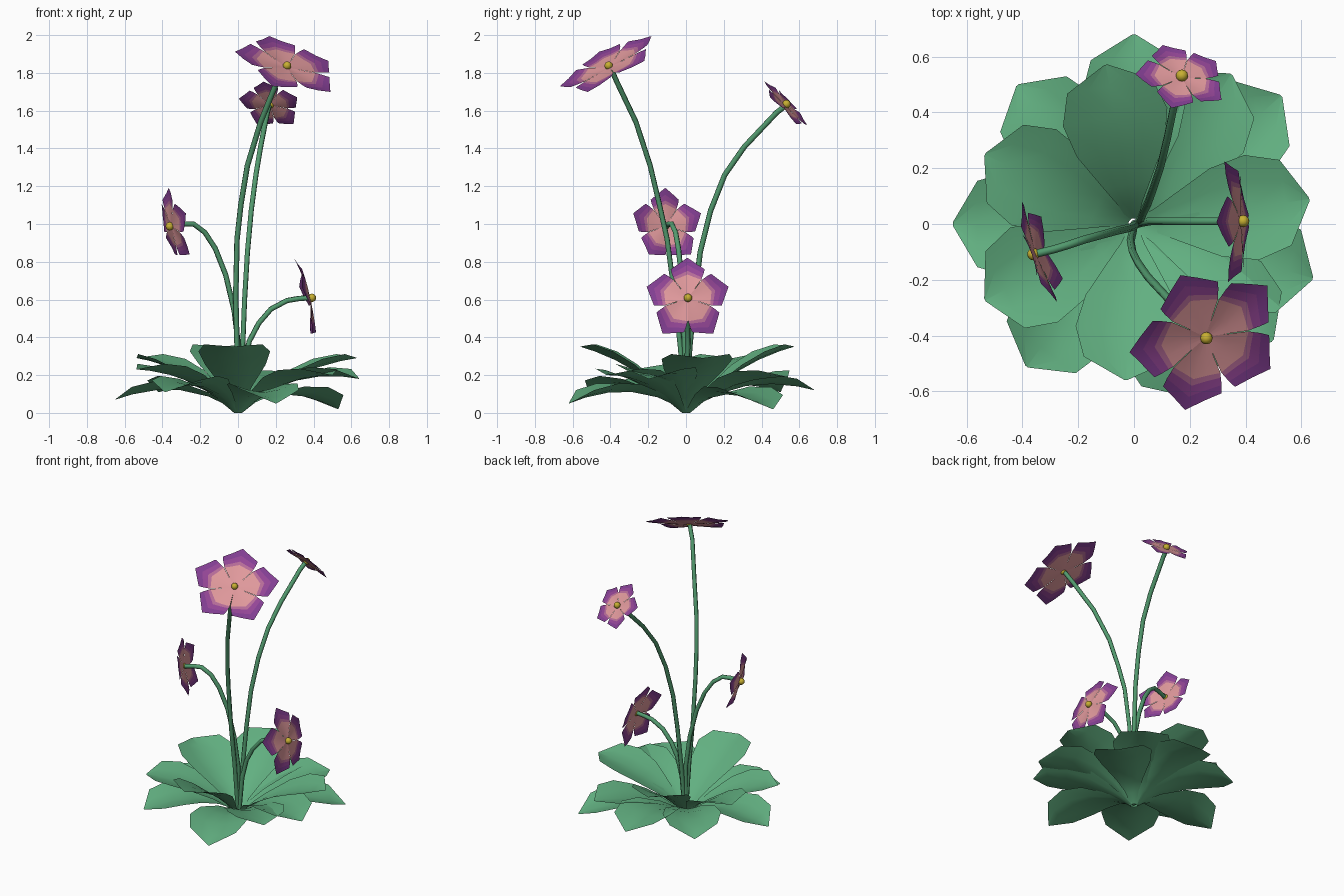
import bpy, bmesh, math
from mathutils import Vector

if "Cube" in bpy.data.objects:
    bpy.data.objects.remove(bpy.data.objects["Cube"])


def material(name, r, g, b):
    lin = [((c / 255 + 0.055) / 1.055) ** 2.4 for c in (r, g, b)]
    m = bpy.data.materials.new(name)
    m.diffuse_color = (*lin, 1)
    m.use_nodes = True
    m.node_tree.nodes["Principled BSDF"].inputs["Base Color"].default_value = m.diffuse_color
    return m


LEAF = material("leaf green", 98, 176, 129)
STEM = material("stem green", 82, 154, 110)
PINK = material("pink", 224, 153, 156)
MAUVE = material("mauve", 182, 108, 152)
PURPLE = material("purple", 148, 70, 150)
VIOLET = material("violet", 130, 62, 146)
YELLOW = material("yellow", 200, 176, 50)


def finish(name, bm, mats, smooth=True):
    for f in bm.faces:
        f.smooth = smooth
    me = bpy.data.meshes.new(name)
    bm.to_mesh(me)
    bm.free()
    for m in mats:
        me.materials.append(m)
    ob = bpy.data.objects.new(name, me)
    bpy.context.collection.objects.link(ob)
    return ob


def blade(bm, rows, cols, point, mat_rule=lambda i: 0):
    """Grid sheet: point(row value, u) gives each position, u runs -1..1."""
    us = [-1 + 2 * j / cols for j in range(cols + 1)]
    grid = [[bm.verts.new(point(r, u)) for u in us] for r in rows]
    for i in range(len(rows) - 1):
        for j in range(cols):
            f = bm.faces.new((grid[i][j], grid[i + 1][j], grid[i + 1][j + 1], grid[i][j + 1]))
            f.material_index = mat_rule(i)


# Leaves: a drooping lower ring and a raised upper ring, edges folded up
LEAF_ROWS = [(0, .02), (.1, .045), (.22, .085), (.45, .16), (.66, .19), (.86, .155), (1, .006)]


def leaf(name, angle, length, tip_z, arch, fold):
    a = math.radians(angle)
    d, side = Vector((math.cos(a), math.sin(a), 0)), Vector((-math.sin(a), math.cos(a), 0))

    def point(row, u):
        s, w = row
        z = tip_z * s + arch * 4 * s ** .78 * (1 - s) + fold * w * abs(u) ** 1.5
        return d * (0.02 + (length - 0.02) * s) + side * (w * u) + Vector((0, 0, z))

    bm = bmesh.new()
    blade(bm, LEAF_ROWS, 4, point)
    finish(name, bm, [LEAF])


# angle, length, tip height
LOWER = [(41, .70, .02), (90, .68, .12), (130, .65, .11), (180, .65, .07),
         (233, .64, .11), (288, .65, .05), (-17, .67, .18)]
UPPER = [(8, .635, .29), (57, .64, .19), (100, .58, .35), (155, .59, .29),
         (207, .60, .23), (267, .56, .35), (-40, .65, .20)]
for k, (ang, length, tz) in enumerate(LOWER):
    leaf(f"lower_leaf_{k + 1}", ang, length, tz, .075, .26)
for k, (ang, length, tz) in enumerate(UPPER):
    leaf(f"upper_leaf_{k + 1}", ang, length, tz, .05, .24)


# Stems: six sided tubes along a path
def stem(name, pts, radius=0.0145):
    cu = bpy.data.curves.new(name, 'CURVE')
    cu.dimensions = '3D'
    cu.bevel_depth = radius
    cu.bevel_resolution = 1
    cu.use_fill_caps = True
    sp = cu.splines.new('POLY')
    sp.points.add(len(pts) - 1)
    for p, co in zip(sp.points, pts):
        p.co = (*co, 1)
    tmp = bpy.data.objects.new(name + "_path", cu)
    bpy.context.collection.objects.link(tmp)
    dg = bpy.context.evaluated_depsgraph_get()
    me = bpy.data.meshes.new_from_object(tmp.evaluated_get(dg))
    bpy.data.objects.remove(tmp)
    me.materials.clear()
    me.materials.append(STEM)
    for f in me.polygons:
        f.use_smooth = True
    bpy.context.collection.objects.link(bpy.data.objects.new(name, me))


stem("tall_front_stem", [(0, 0, 0.01), (-.005, -.03, .35), (-.012, -.06, .62), (-.005, -.1, .92),
                         (.015, -.14, 1.1), (.05, -.19, 1.31), (.12, -.265, 1.54),
                         (.205, -.365, 1.75), (.25, -.4, 1.83)])
stem("tall_back_stem", [(.01, 0, 0.01), (.025, .02, .35), (.035, .045, .6), (.05, .075, .85),
                        (.07, .13, 1.07), (.095, .205, 1.26), (.12, .31, 1.41),
                        (.155, .48, 1.59), (.165, .525, 1.625)])
stem("left_stem", [(0, 0, 0.01), (.005, -.005, .33), (-.02, -.015, .54), (-.065, -.025, .73),
                   (-.12, -.04, .87), (-.175, -.055, .955), (-.235, -.075, 1.0),
                   (-.285, -.09, 1.0), (-.345, -.105, .99)])
stem("right_stem", [(.01, 0, 0.01), (.03, .005, .25), (.06, .01, .38), (.11, .01, .475),
                    (.175, .01, .55), (.26, .01, .595), (.32, .01, .605), (.38, .01, .61)])

# Flowers: five broad pointed petals in colour bands and a round centre
PETAL_ROWS = [(0, .01), (.3, .172), (.58, .315), (.67, .335), (.82, .37), (1, .395)]


def flower(name, centre, normal, toward, size, cup):
    c, n = Vector(centre), Vector(normal).normalized()
    ref = Vector(toward)
    d0 = (ref - n * ref.dot(n)).normalized()
    s0 = n.cross(d0)
    bm = bmesh.new()
    for k in range(5):
        a = k * math.tau / 5
        d = d0 * math.cos(a) + s0 * math.sin(a)
        side = n.cross(d)

        def point(row, u):
            r, w = row
            along = r * (1 - (.15 + .15 * r) * abs(u))
            lift = cup * along ** 1.5 + .05 * r * u * u
            return c + (d * along + side * (w * u) + n * lift) * size

        blade(bm, PETAL_ROWS, 4, point, lambda i: (0, 0, 1, 2, 3)[i])
    finish(name + "_petals", bm, [PINK, MAUVE, PURPLE, VIOLET])
    bm = bmesh.new()
    bmesh.ops.create_uvsphere(bm, u_segments=12, v_segments=8, radius=.022)
    bmesh.ops.translate(bm, verts=bm.verts, vec=c + n * .01)
    finish(name + "_centre", bm, [YELLOW])


flower("tall_front_flower", (.257, -.405, 1.83), (.3, -.45, .84), (-.12, -1, 0), .29, .04)
flower("tall_back_flower", (.17, .525, 1.628), (.2, .71, .67), (-.02, 0, 1), .17, 0)
flower("left_flower", (-.352, -.105, .99), (-.92, -.32, -.21), (0, 0, 1), .2, -.14)
flower("right_flower", (.382, .01, .607), (.97, .03, .22), (0, 0, 1), .228, -.16)
